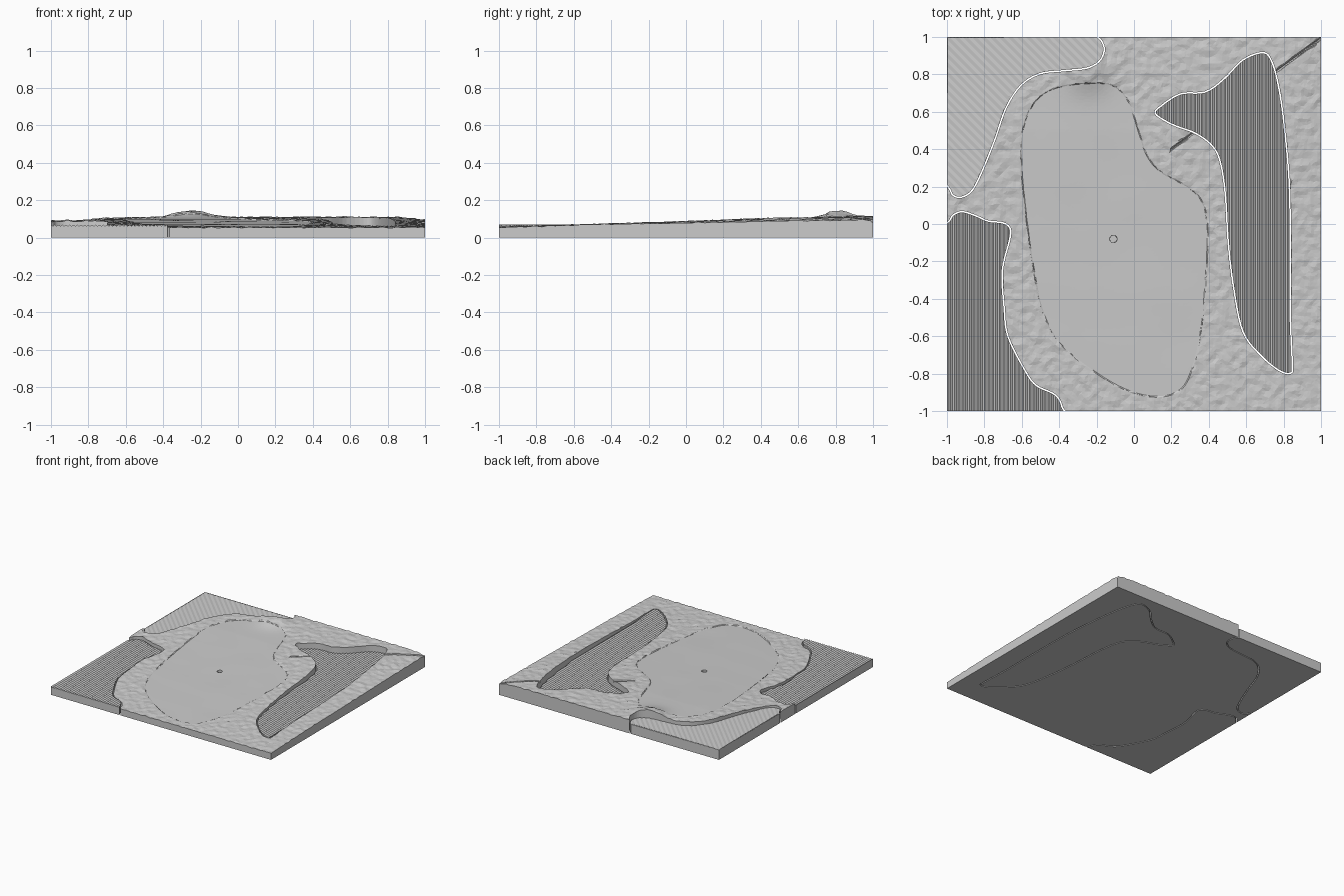
import bpy, bmesh, math, random
from mathutils import Vector, noise
from mathutils.geometry import delaunay_2d_cdt

random.seed(4)
cube = bpy.data.objects.get("Cube")
if cube:
    bpy.data.objects.remove(cube)

grey = bpy.data.materials.new("plain grey")
grey.use_nodes = True
grey.diffuse_color = (0.6, 0.6, 0.6, 1)
grey.node_tree.nodes["Principled BSDF"].inputs["Base Color"].default_value = grey.diffuse_color


# ---------- outline helpers ----------
def smooth_loop(points, steps=5):
    """Closed Catmull-Rom curve through the points."""
    pts = [Vector(p) for p in points]
    out = []
    for i in range(len(pts)):
        a, b, c, d = (pts[(i + k) % len(pts)] for k in (-1, 0, 1, 2))
        for s in range(steps):
            t = s / steps
            out.append(0.5 * (2 * b + (c - a) * t + (2 * a - 5 * b + 4 * c - d) * t * t
                              + (3 * b - a - 3 * c + d) * t ** 3))
    return out


def offset(loop, dist):
    """Move a loop outwards (or inwards when negative)."""
    n = len(loop)
    area = sum(loop[i - 1].cross(loop[i]) for i in range(n))
    sign = 1 if area > 0 else -1
    result = []
    for i in range(n):
        t = (loop[(i + 1) % n] - loop[i - 1]).normalized()
        result.append(loop[i] + Vector((t.y, -t.x)) * dist * sign)
    return result


def circle(cx, cy, r, n=20):
    return [Vector((cx + r * math.cos(math.tau * i / n), cy + r * math.sin(math.tau * i / n)))
            for i in range(n)]


class Region:
    def __init__(self, loop):
        self.loop = loop
        self.x0, self.x1 = min(p.x for p in loop), max(p.x for p in loop)
        self.y0, self.y1 = min(p.y for p in loop), max(p.y for p in loop)

    def has(self, x, y):
        if not (self.x0 < x < self.x1 and self.y0 < y < self.y1):
            return False
        inside = False
        a = self.loop[-1]
        for b in self.loop:
            if (a.y > y) != (b.y > y) and x < (b.x - a.x) * (y - a.y) / (b.y - a.y) + a.x:
                inside = not inside
            a = b
        return inside


SQUARE = [Vector(p) for p in ((-1, -1), (1, -1), (1, 1), (-1, 1))]


def build(name, loops, lines, points, keep, height):
    """Triangulate a plan, keep part of it, and raise it to a height field."""
    verts, edges = [], []
    for loop in [SQUARE] + loops:
        s = len(verts)
        verts += loop
        edges += [(s + i, s + (i + 1) % len(loop)) for i in range(len(loop))]
    for a, b in lines:
        edges.append((len(verts), len(verts) + 1))
        verts += [Vector(a), Vector(b)]
    verts += [Vector(p) for p in points]
    co, _, tris = delaunay_2d_cdt(verts, edges, [], 0, 1e-5)[:3]
    bm = bmesh.new()
    bv = [bm.verts.new((p.x, p.y, 0)) for p in co]
    for f in tris:
        c = sum((co[i] for i in f), Vector((0, 0))) / len(f)
        if abs(c.x) < 1 and abs(c.y) < 1 and keep(c.x, c.y):
            bm.faces.new([bv[i] for i in f])
    bmesh.ops.delete(bm, geom=[v for v in bm.verts if not v.link_faces], context="VERTS")
    top = bmesh.ops.extrude_face_region(bm, geom=bm.faces[:], use_keep_orig=True)["geom"]
    for v in top:
        if isinstance(v, bmesh.types.BMVert):
            v.co.z = height(v.co.x, v.co.y)
    bmesh.ops.recalc_face_normals(bm, faces=bm.faces[:])
    mesh = bpy.data.meshes.new(name)
    bm.to_mesh(mesh)
    bm.free()
    mesh.materials.append(grey)
    ob = bpy.data.objects.new(name, mesh)
    bpy.context.collection.objects.link(ob)
    return ob


# ---------- plan outlines ----------
water_edge = smooth_loop([
    (-1, .2), (-.97, .15), (-.92, .14), (-.86, .18), (-.8, .3), (-.74, .45), (-.68, .62),
    (-.6, .74), (-.5, .8), (-.38, .815), (-.25, .83), (-.18, .87), (-.155, .93),
    (-.17, .98), (-.2, 1.01), (-.3, 1.1), (-1.1, 1.1), (-1.1, .3)])
left_edge = smooth_loop([
    (-1.1, -1.1), (-.37, -1.1), (-.38, -.98), (-.42, -.91), (-.52, -.86), (-.58, -.78),
    (-.67, -.6), (-.69, -.45), (-.7, -.25), (-.66, -.08), (-.66, -.02), (-.7, .01),
    (-.78, .02), (-.85, .05), (-.92, .07), (-.97, .05), (-1, .01), (-1.1, -.05)])
right_edge = smooth_loop([
    (.11, .59), (.15, .64), (.25, .7), (.38, .71), (.48, .78), (.58, .88), (.69, .92),
    (.74, .87), (.78, .72), (.81, .5), (.835, .2), (.84, -.2), (.84, -.5), (.85, -.75),
    (.84, -.8), (.78, -.79), (.68, -.71), (.58, -.58), (.53, -.35), (.5, -.1),
    (.485, .15), (.46, .32), (.42, .41), (.33, .48), (.2, .53)])
green_edge = smooth_loop([
    (-.2, .75), (-.1, .73), (-.03, .65), (.02, .5), (.07, .36), (.15, .27), (.28, .2),
    (.36, .12), (.39, -.02), (.38, -.3), (.35, -.6), (.29, -.82), (.22, -.9), (.1, -.92),
    (-.05, -.88), (-.22, -.78), (-.38, -.65), (-.48, -.48), (-.54, -.2), (-.58, .1),
    (-.6, .35), (-.58, .55), (-.5, .68), (-.38, .735)])
openings = [Region(e) for e in (water_edge, left_edge, right_edge)]
green = Region(offset(green_edge, 0.002))
HOLE = (-0.11, -0.08)
DITCH = (Vector((0.2, 0.4)), Vector((1.02, 1.01)))


# ---------- land: rough ground round a smooth green ----------
def land_height(x, y):
    stops = [(-1, .05), (0, .082), (.5, .1), (1.01, .106)]
    for (y0, z0), (y1, z1) in zip(stops, stops[1:]):
        if y <= y1:
            z = z0 + (z1 - z0) * (y - y0) / (y1 - y0)
            break
    z += 0.038 * math.exp(-((x + .25) ** 2 + (y - .83) ** 2) / 0.014)
    z -= 0.015 * max(0, (x - .85) / .15) * max(0, min(1, y + .5))
    if green.has(x, y):
        z += 0.002 * noise.noise(Vector((x * 4, y * 4, 3)))
        return z - 0.04 if math.hypot(x - HOLE[0], y - HOLE[1]) < 0.0195 else z
    z += 0.004 + 0.007 * noise.noise(Vector((x * 24, y * 24, 0)))
    along = (DITCH[1] - DITCH[0]).normalized()
    away = Vector((x, y)) - DITCH[0]
    if x > 0.2 and abs(away.cross(along)) < 0.004:
        z -= 0.014
    return z


step = 0.0175
count = int(1 / step)
grid = [((i + random.uniform(-.25, .25)) * step, (j + random.uniform(-.25, .25)) * step)
        for i in range(-count, count + 1) for j in range(-count, count + 1)]
rim = [(a, b) for k in range(-count, count + 1) for s in (-1, 1)
       for a, b in ((s, k * step), (k * step, s))]
side = (DITCH[1] - DITCH[0]).normalized().orthogonal() * 0.007
ditch_lines = [(DITCH[0] + side * k, DITCH[1] + side * k) for k in (-1, 0, 1)]
build("land", [water_edge, left_edge, right_edge, green_edge, offset(green_edge, 0.006),
               circle(*HOLE, 0.02), circle(*HOLE, 0.019)],
      ditch_lines, grid + rim,
      lambda x, y: not any(r.has(x, y) for r in openings), land_height)


# ---------- loose inserts, each with a thin gap round it ----------
def ridged_insert(name, edge, level):
    loop = offset(edge, -0.008)
    region = Region(loop)
    pitch = 0.02
    first, last = int(region.x0 / pitch * 2) - 1, int(region.x1 / pitch * 2) + 1
    columns = [((k * pitch / 2, -1), (k * pitch / 2, 1)) for k in range(first, last + 1)
               if abs(k * pitch / 2) < 1]
    build(name, [loop], columns, [], region.has,
          lambda x, y: level + 0.016 * abs((x / pitch) % 1 - 0.5))


ridged_insert("left_sand_insert", left_edge, 0.061)
ridged_insert("right_sand_insert", right_edge, 0.057)

water_loop = offset(water_edge, -0.008)
water = Region(water_loop)
d = 0.012
lattice = [(i * d, j * d) for i in range(-83, -10) for j in range(10, 84)]
build("water_insert", [water_loop], [], lattice, water.has,
      lambda x, y: 0.08 + 0.0015 * math.sin((x + y) / d * math.pi / 2))
